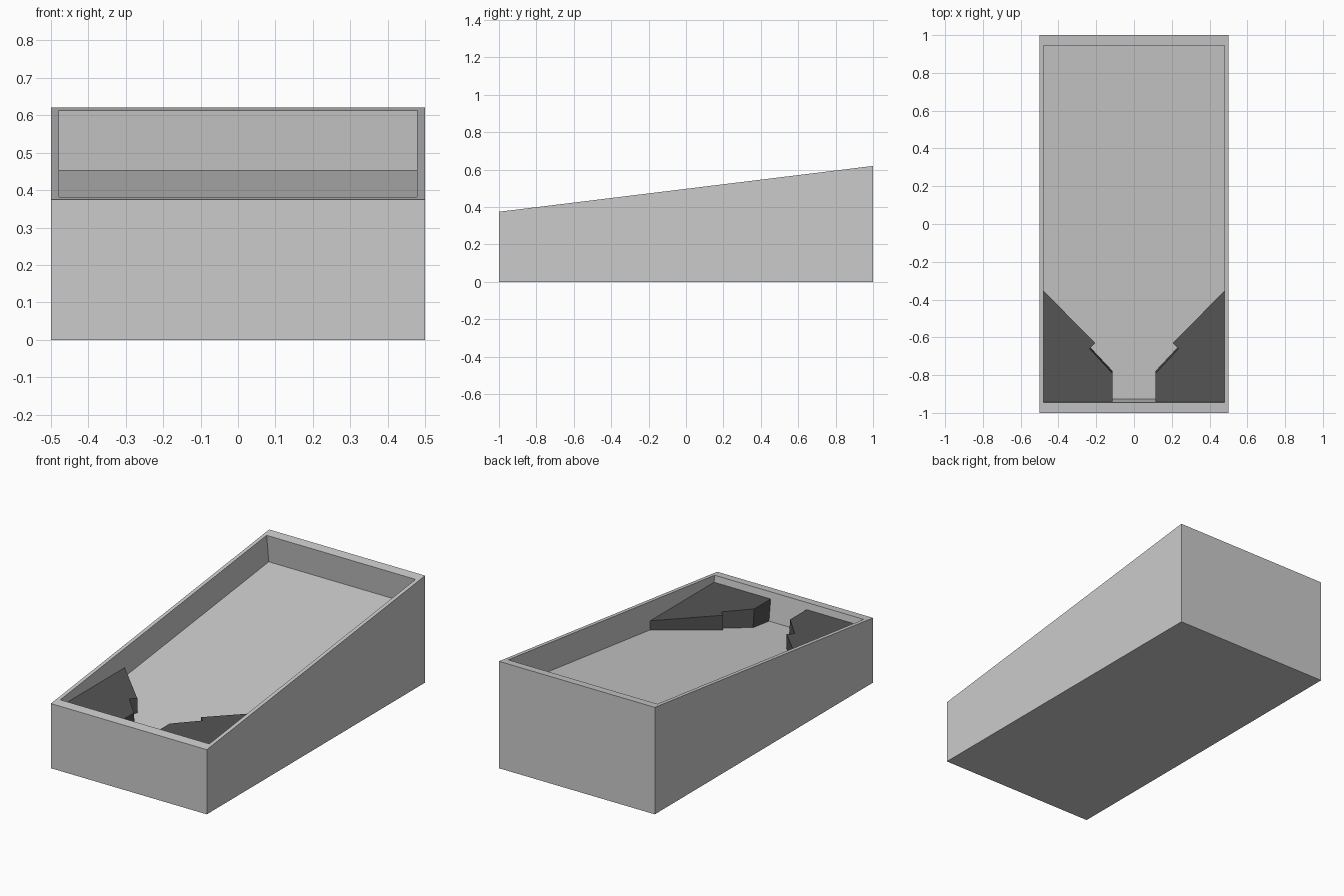
import bpy, bmesh

if "Cube" in bpy.data.objects:
    bpy.data.objects.remove(bpy.data.objects["Cube"])

SLOPE = 0.1225      # rise of the top per unit of y
DEPTH = 0.1625      # depth of the tray, square to the slope


def top_z(y):
    return 0.4975 + SLOPE * y


def floor_z(y):
    return top_z(y) - 0.164


def finish(bm, name):
    bmesh.ops.recalc_face_normals(bm, faces=bm.faces)
    mesh = bpy.data.meshes.new(name)
    bm.to_mesh(mesh)
    bm.free()
    obj = bpy.data.objects.new(name, mesh)
    bpy.context.collection.objects.link(obj)
    return obj


# Cabinet: wedge-shaped box with a sunken sloping tray
bm = bmesh.new()
bmesh.ops.create_cube(bm, size=1)
for v in bm.verts:
    v.co.y *= 2
    v.co.z = top_z(v.co.y) if v.co.z > 0 else 0
bm.normal_update()
top = max(bm.faces, key=lambda f: f.normal.z)
bmesh.ops.inset_individual(bm, faces=[top], thickness=0.02)
for v in top.verts:
    v.co.x = 0.478 if v.co.x > 0 else -0.478
    v.co.y = 0.945 if v.co.y > 0 else -0.945
    v.co.z = top_z(v.co.y)
bm.normal_update()
down = top.normal * -DEPTH
tray = bmesh.ops.extrude_discrete_faces(bm, faces=[top])["faces"][0]
bmesh.ops.translate(bm, verts=tray.verts, vec=down)
finish(bm, "cabinet")

# Corner guides: level-topped blocks standing on the tray floor, mirrored in x
# Each entry is top x, top y, and how far the foot leans back
outline = [(0.478, -0.355, 0), (0.205, -0.63, 0), (0.235, -0.66, 0.01),
           (0.115, -0.79, 0.012), (0.115, -0.94, 0.015), (0.478, -0.94, 0.015)]
bm = bmesh.new()
upper = [bm.verts.new((x, y, 0.343)) for x, y, lean in outline]
lower = [bm.verts.new((x, y + lean, floor_z(y + lean))) for x, y, lean in outline]
bm.faces.new(upper)
bm.faces.new(lower[::-1])
for i in range(len(outline)):
    j = (i + 1) % len(outline)
    bm.faces.new((upper[i], lower[i], lower[j], upper[j]))
guides = finish(bm, "corner_guides")
guides.modifiers.new("mirror", 'MIRROR')

dark = bpy.data.materials.new("dark_grey")
dark.diffuse_color = (0.09, 0.09, 0.09, 1)
dark.use_nodes = True
dark.node_tree.nodes["Principled BSDF"].inputs["Base Color"].default_value = dark.diffuse_color
guides.data.materials.append(dark)
